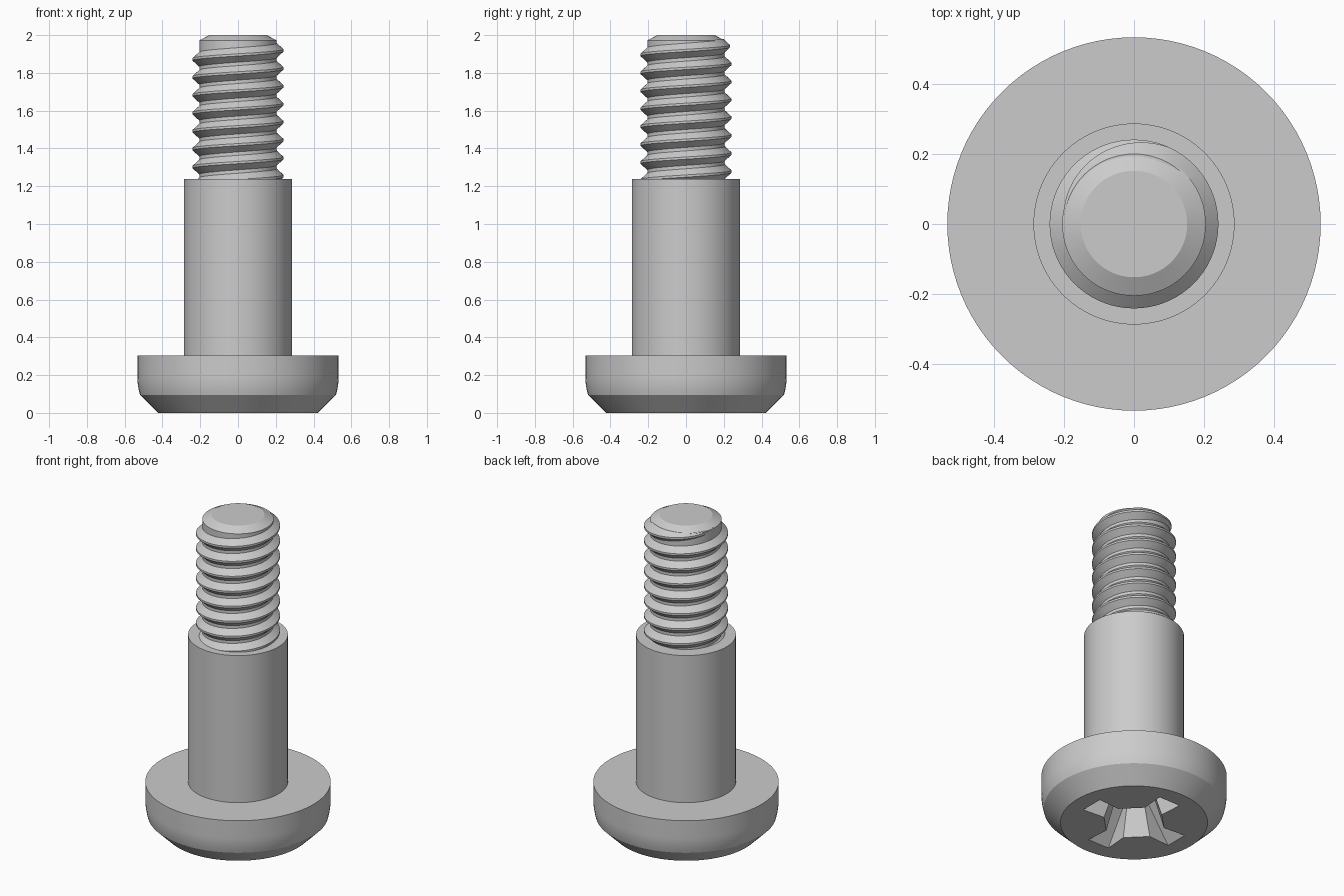
import bpy, bmesh, math
from math import cos, sin, pi, radians

cube = bpy.data.objects.get("Cube")
if cube:
    bpy.data.objects.remove(cube, do_unlink=True)

steel = bpy.data.materials.new("plain_steel")
steel.use_nodes = True
steel.diffuse_color = (0.6, 0.6, 0.6, 1)
steel.node_tree.nodes["Principled BSDF"].inputs["Base Color"].default_value = (0.6, 0.6, 0.6, 1)


def make_object(name, bm):
    bmesh.ops.recalc_face_normals(bm, faces=bm.faces)
    mesh = bpy.data.meshes.new(name)
    bm.to_mesh(mesh)
    bm.free()
    mesh.materials.append(steel)
    obj = bpy.data.objects.new(name, mesh)
    bpy.context.collection.objects.link(obj)
    return obj


def activate(obj):
    bpy.ops.object.select_all(action='DESELECT')
    obj.select_set(True)
    bpy.context.view_layer.objects.active = obj


def loft(name, rings, closed=True):
    """Skin a list of equally long point loops and cap both ends."""
    bm = bmesh.new()
    loops = [[bm.verts.new(p) for p in ring] for ring in rings]
    n = len(loops[0])
    for a, b in zip(loops, loops[1:]):
        for i in range(n):
            j = (i + 1) % n
            bm.faces.new((a[i], a[j], b[j], b[i]))
    bm.faces.new(loops[0])
    bm.faces.new(loops[-1])
    return make_object(name, bm)


def lathe(name, profile, segments=96):
    angles = [2 * pi * i / segments for i in range(segments)]
    return loft(name, [[(r * cos(a), r * sin(a), z) for a in angles] for r, z in profile])


# Head, shoulder and threaded core as one turned body
HEAD_R, HEAD_TOP, SHOULDER_TOP = 0.533, 0.305, 1.238
profile = [(0.423, 0)]
for i in range(7):
    t = 1 - i / 6
    profile.append((HEAD_R - 0.014 * t * t, 0.195 - 0.1 * t))
profile += [(HEAD_R, HEAD_TOP), (0.287, HEAD_TOP), (0.287, SHOULDER_TOP),
            (0.205, SHOULDER_TOP), (0.205, 1.972), (0.152, 2)]
body = lathe("screw_body", profile)


# Cross-shaped drive recess, tapering inwards
def cross_ring(z, reach, half, inner):
    ring = []
    for k in range(4):
        c, s = cos(k * pi / 2), sin(k * pi / 2)
        for x, y in ((inner, -half * 0.85), (reach, -half), (reach, half), (inner, half * 0.85)):
            ring.append((x * c - y * s, x * s + y * c, z))
    return ring


cutter = loft("recess_cutter", [cross_ring(-0.02, 0.335, 0.077, 0.178),
                                cross_ring(0.2, 0.15, 0.05, 0.11),
                                cross_ring(0.25, 0.03, 0.012, 0.02)])
cutter.hide_render = True
cut = body.modifiers.new("recess", 'BOOLEAN')
cut.operation = 'DIFFERENCE'
cut.solver = 'EXACT'
cut.object = cutter
activate(body)
bpy.ops.object.modifier_apply(modifier=cut.name)
bpy.data.objects.remove(cutter, do_unlink=True)

# Right-handed helical thread, fading out at the upper end
PITCH, STEPS = 0.095, 72
Z_AT_ZERO = 1.919
START, END, FADE = -8 * 2 * pi + pi / 2, pi, radians(115)
count = int((END - START) / (2 * pi) * STEPS)
rings = []
for i in range(count + 1):
    a = START + (END - START) * i / count
    z = Z_AT_ZERO + PITCH * a / (2 * pi)
    k = min(1, (END - a) / FADE)
    crest, base = 0.2 + 0.041 * k, 0.2
    wide = 0.008 + 0.035 * k
    section = ((0.18, -wide), (base, -wide), (crest, -0.006), (crest, 0.006),
               (base, wide), (0.18, wide))
    rings.append([(r * cos(a), r * sin(a), z + dz) for r, dz in section])
thread = loft("screw_thread", rings)

for obj in (body, thread):
    activate(obj)
    bpy.ops.object.shade_smooth_by_angle(angle=radians(25))
